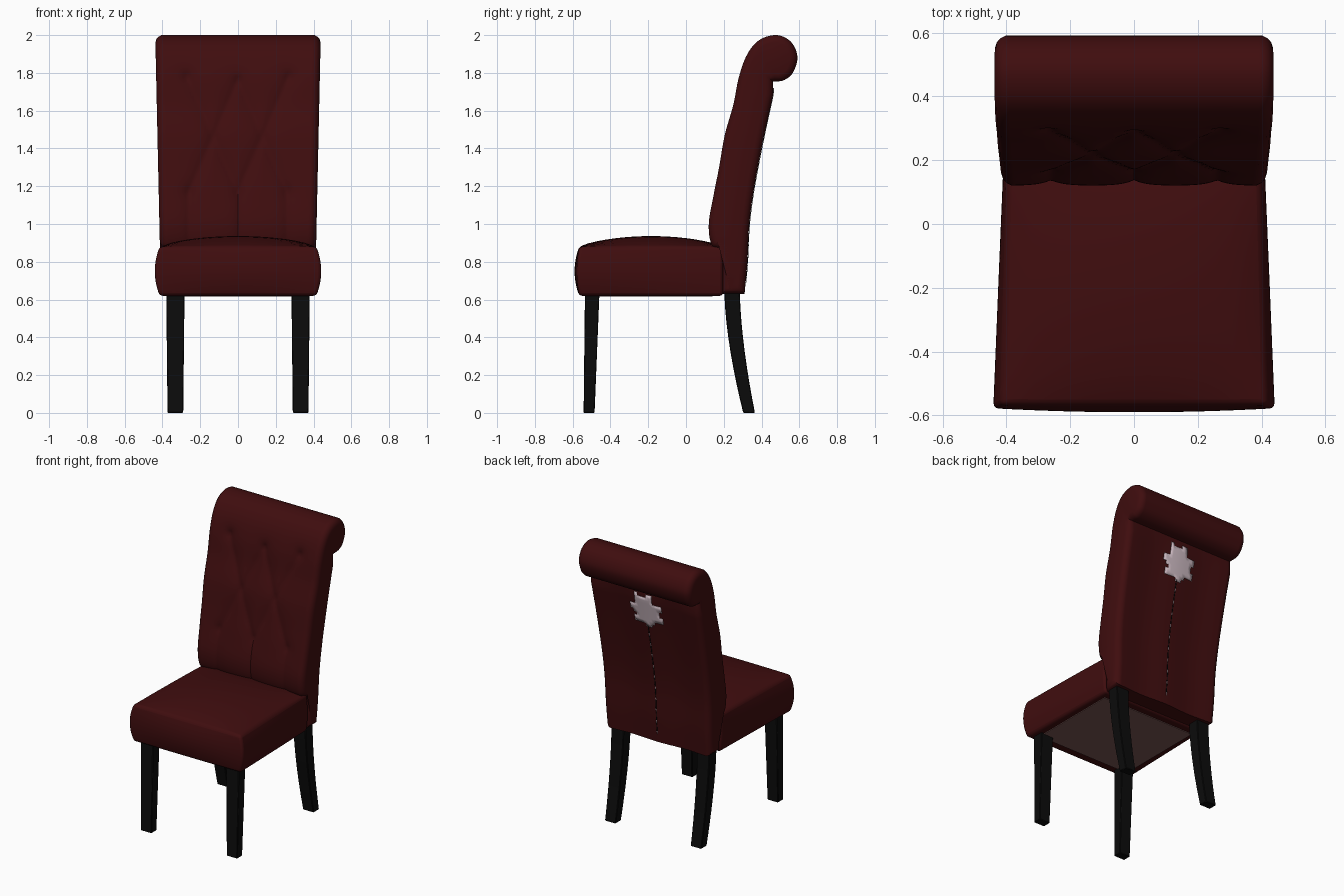
import bpy, bmesh, math
from mathutils import Vector

if "Cube" in bpy.data.objects:
    bpy.data.objects.remove(bpy.data.objects["Cube"])


def material(name, r, g, b):
    m = bpy.data.materials.new(name)
    m.use_nodes = True
    m.diffuse_color = (r, g, b, 1)
    node = m.node_tree.nodes["Principled BSDF"]
    node.inputs["Base Color"].default_value = (r, g, b, 1)
    node.inputs["Roughness"].default_value = 1
    node.inputs["Specular IOR Level"].default_value = 0
    return m


RED = material("dark red fabric", 0.05, 0.004, 0.0045)
BLACK = material("black wood", 0.0035, 0.0035, 0.0035)
LINING = material("brown lining", 0.19, 0.09, 0.085)
PALE = material("pale patch", 0.62, 0.5, 0.55)


def finish(name, bm, mat, bevel=0, segments=2, angle=35):
    bmesh.ops.recalc_face_normals(bm, faces=bm.faces)
    mesh = bpy.data.meshes.new(name)
    bm.to_mesh(mesh)
    bm.free()
    mesh.materials.append(mat)
    ob = bpy.data.objects.new(name, mesh)
    bpy.context.collection.objects.link(ob)
    bpy.ops.object.select_all(action='DESELECT')
    ob.select_set(True)
    bpy.context.view_layer.objects.active = ob
    bpy.ops.object.shade_smooth_by_angle(angle=math.radians(angle))
    if bevel:
        mod = ob.modifiers.new("soft edges", 'BEVEL')
        mod.width, mod.segments = bevel, segments
        mod.limit_method, mod.angle_limit = 'ANGLE', math.radians(36)
    return ob


def spline(points, steps):
    """Smooth curve through the given points."""
    p = [Vector(q) for q in points]
    p = [2 * p[0] - p[1]] + p + [2 * p[-1] - p[-2]]
    out = []
    for a, b, c, d in zip(p, p[1:], p[2:], p[3:]):
        for i in range(steps):
            t = i / steps
            out.append(0.5 * (2 * b + (c - a) * t + (2 * a - 5 * b + 4 * c - d) * t ** 2
                              + (3 * b - a - 3 * c + d) * t ** 3))
    return out + [p[-2]]


def loft(bm, rings):
    """Skin closed rings and cap both ends."""
    rows = [[bm.verts.new(v) for v in ring] for ring in rings]
    n = len(rows[0])
    for a, b in zip(rows, rows[1:]):
        for i in range(n):
            j = (i + 1) % n
            bm.faces.new((a[i], a[j], b[j], b[i]))
    return [bm.faces.new(rows[0][::-1]), bm.faces.new(rows[-1])]


# Backrest profile (y, z): front and scroll, then the rear panel
front = spline([(0.19, 0.63), (0.19, 0.84), (0.135, 0.89), (0.12, 1.0), (0.145, 1.15),
                (0.175, 1.3), (0.205, 1.47), (0.25, 1.63), (0.28, 1.78), (0.325, 1.9),
                (0.39, 1.975), (0.48, 2.0), (0.555, 1.965), (0.59, 1.885), (0.565, 1.8),
                (0.515, 1.76), (0.46, 1.755)], 7)
rear = spline([(0.462, 1.69), (0.41, 1.45), (0.362, 1.2), (0.335, 1.0),
               (0.325, 0.8), (0.31, 0.63)], 6)

# Creases of the diamond tufting, mirrored through |x|
BUTTONS = [Vector(p) for p in [(0, 1.76), (0.27, 1.78), (0.13, 1.46), (0, 1.17),
                               (0.26, 1.17), (0, 0.88), (0.26, 0.88)]]
CREASES = [(0, 2), (1, 2), (2, 3), (2, 4), (3, 5), (4, 6)]


def tuft(x, z):
    p = Vector((abs(x), z))
    near = 1
    for i, j in CREASES:
        a, ab = BUTTONS[i], BUTTONS[j] - BUTTONS[i]
        t = min(1, max(0, (p - a).dot(ab) / ab.length_squared))
        near = min(near, (p - a - ab * t).length)
    button = min((p - b).length for b in BUTTONS[:5])
    return 0.018 * math.exp(-near / 0.036) + 0.014 * math.exp(-button / 0.025)


def fold(x):
    return -0.005 * (1 - math.cos(x * 16))


def rear_y(x, z):
    for a, b in zip(rear, rear[1:]):
        if b.y <= z <= a.y:
            return a.x + (b.x - a.x) * (a.y - z) / (a.y - b.y) + fold(x)
    return rear[0].x + fold(x)


bm = bmesh.new()
rings = []
COLUMNS = 64
for k in range(COLUMNS + 1):
    u = 2 * k / COLUMNS - 1
    ring = []
    for i, (y, z) in enumerate(front + rear):
        x = u * (0.375 + 0.022 * (z - 0.63))
        if i < len(front):
            y += tuft(x, z) if z < 1.95 and y < 0.4 else 0
        else:
            y += fold(x)
        ring.append((x, y, z))
    rings.append(ring)
caps = loft(bm, rings)
# Padded sides
for width, depth in ((0.008, 0.016), (0.012, 0.011), (0.018, 0.006)):
    bmesh.ops.recalc_face_normals(bm, faces=bm.faces)
    bmesh.ops.inset_individual(bm, faces=caps, thickness=width, depth=depth,
                               use_even_offset=True)
bmesh.ops.triangulate(bm, faces=caps)
finish("backrest", bm, RED, angle=40)

# Seat cushion: crowned box with bulging sides
bm = bmesh.new()
bmesh.ops.create_cube(bm, size=2)
bmesh.ops.subdivide_edges(bm, edges=bm.edges, cuts=15, use_grid_fill=True)
for v in bm.verts:
    u, s, w = v.co
    puff = 1 - w * w
    taper = (1 - s) / 2
    half = 0.397 + 0.018 * taper + puff * (0.012 + 0.014 * taper)
    y = -0.185 + 0.38 * s
    if s < 0:
        y += s * 0.025 * puff * (1 - 0.5 * u * u)
    z = 0.75 + 0.13 * w
    if w > 0:
        z += w * 0.056 * (1 - u * u) ** 0.7 * (1 - s * s) ** 0.8
    v.co = (u * half, y, z)
finish("seat_cushion", bm, RED, bevel=0.016, segments=3)

# Lining under the seat
bm = bmesh.new()
loft(bm, [[(-0.36, -0.5, z), (0.36, -0.5, z), (0.36, 0.14, z), (-0.36, 0.14, z)]
          for z in (0.615, 0.623)])
finish("seat_lining", bm, LINING)


# Legs: square sections along (z, y min, y max, x min, x max)
def leg(name, side, sections):
    bm = bmesh.new()
    loft(bm, [[(side * a, y0, z), (side * b, y0, z), (side * b, y1, z), (side * a, y1, z)]
              for z, y0, y1, a, b in sections])
    finish(name, bm, BLACK, bevel=0.004, segments=1, angle=30)


rear_sections = []
for i in range(9):
    t = i / 8
    sweep = 0.1 * t ** 1.6
    rear_sections.append((0.64 * (1 - t), 0.203 + sweep, 0.285 + sweep * 0.8,
                          0.283 + 0.007 * t, 0.38 - 0.007 * t))
for side, label in ((1, "left"), (-1, "right")):
    leg("front_leg_" + label, side, [(0.64, -0.535, -0.458, 0.283, 0.38),
                                     (0, -0.542, -0.484, 0.29, 0.373)])
    leg("rear_leg_" + label, side, rear_sections)


# Thin details following the rear panel
def rear_strip(name, cells, size_x, size_z, mat):
    bm = bmesh.new()
    for cx, cz in cells:
        quad = [(cx + a * size_x / 2, cz + b * size_z / 2)
                for a, b in ((-1, -1), (1, -1), (1, 1), (-1, 1))]
        bm.faces.new([bm.verts.new((x, rear_y(x, z) + 0.002, z)) for x, z in quad])
    bmesh.ops.remove_doubles(bm, verts=bm.verts, dist=0.0005)
    ob = finish(name, bm, mat)
    mod = ob.modifiers.new("thickness", 'SOLIDIFY')
    mod.thickness, mod.offset = 0.003, 0


# Ragged round patch and a stitched centre seam
STEP = 0.022
patch = [(i * STEP, 1.6 + j * STEP) for i in range(-6, 7) for j in range(-6, 7)
         if math.hypot(i, j) < 5.1 + 0.9 * math.sin(7 * math.atan2(j, i) + 1)]
rear_strip("rear_patch", patch, STEP, STEP, PALE)
seam = [(0, 0.7 + 0.02 * k) for k in range(40)]
rear_strip("rear_seam", [c for k, c in enumerate(seam) if k % 4], 0.004, 0.02, BLACK)
rear_strip("rear_stitches", seam[::4], 0.004, 0.02, PALE)
